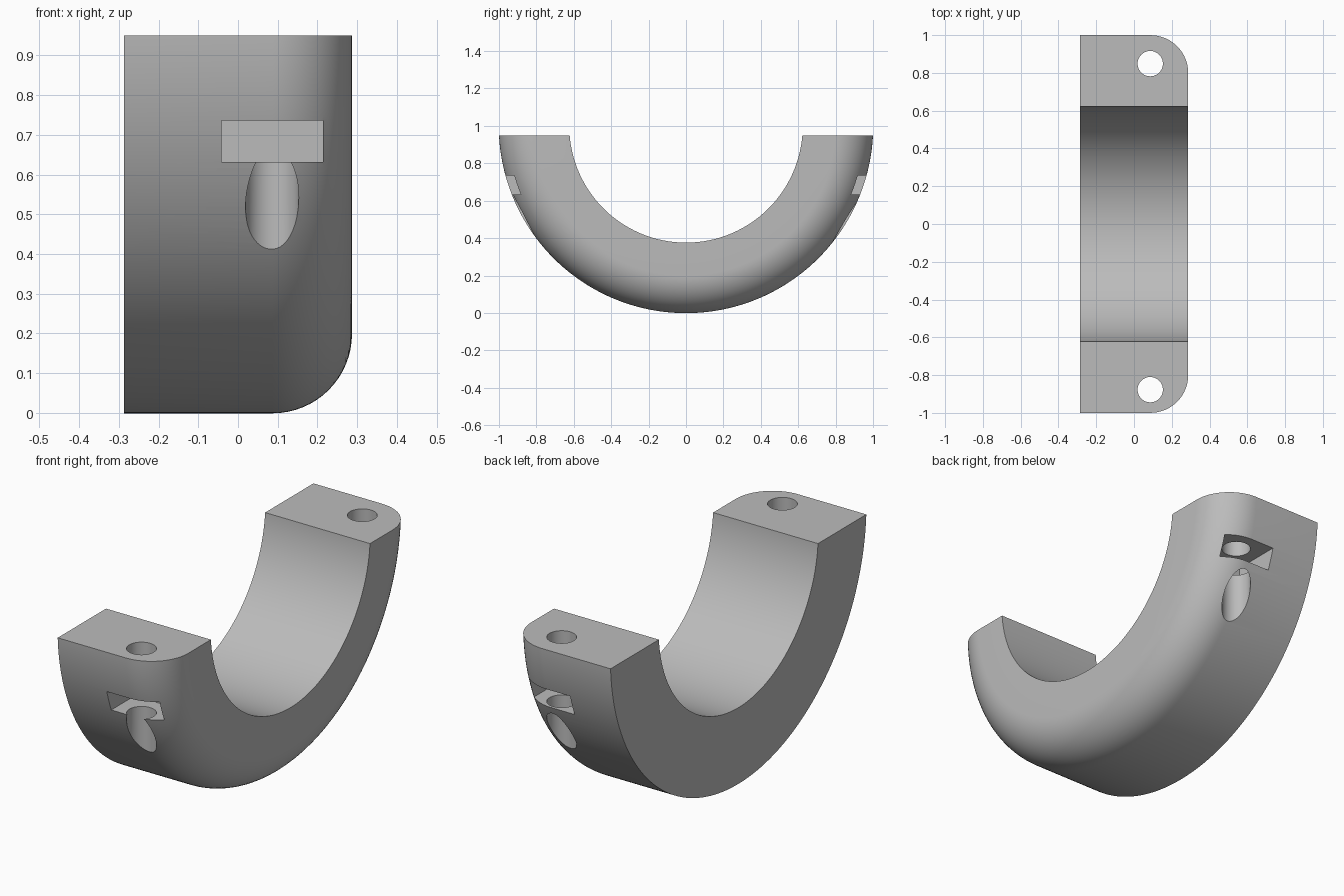
import bpy, bmesh
from math import pi, sin, cos, radians
from mathutils import Vector

cube = bpy.data.objects.get("Cube")
if cube:
    bpy.data.objects.remove(cube, do_unlink=True)

HALF_W = 0.287         # half width of the bracket
R_OUT, R_IN = 1.001, 0.624
FILLET = 0.2
TOP = 0.95             # height of the flat clamping faces
BOLT_X, BOLT_R = 0.086, 0.067

grey = bpy.data.materials.new("light grey")
grey.use_nodes = True
grey.diffuse_color = (0.5, 0.5, 0.5, 1)
grey.node_tree.nodes["Principled BSDF"].inputs["Base Color"].default_value = (0.5, 0.5, 0.5, 1)


def make_object(name, bm):
    bmesh.ops.recalc_face_normals(bm, faces=bm.faces[:])
    mesh = bpy.data.meshes.new(name)
    bm.to_mesh(mesh)
    bm.free()
    mesh.materials.append(grey)
    obj = bpy.data.objects.new(name, mesh)
    bpy.context.collection.objects.link(obj)
    return obj


def box_cutter(name, low, high):
    bm = bmesh.new()
    bmesh.ops.create_cube(bm, size=1)
    low, high = Vector(low), Vector(high)
    bmesh.ops.scale(bm, vec=high - low, verts=bm.verts)
    bmesh.ops.translate(bm, vec=(low + high) / 2, verts=bm.verts)
    return make_object(name, bm)


def bolt_cutter(name, y):
    bm = bmesh.new()
    bmesh.ops.create_cone(bm, cap_ends=True, segments=64, radius1=BOLT_R,
                          radius2=BOLT_R, depth=1.2)
    bmesh.ops.translate(bm, vec=(BOLT_X, y, 0.6), verts=bm.verts)
    return make_object(name, bm)


# Half ring: cross-section with one rounded outer edge, spun about the x axis
bm = bmesh.new()
section = [(-HALF_W, R_IN), (-HALF_W, R_OUT)]
for i in range(17):
    a = pi / 2 * i / 16
    section.append((HALF_W - FILLET + FILLET * sin(a), R_OUT - FILLET + FILLET * cos(a)))
section.append((HALF_W, R_IN))
verts = [bm.verts.new((x, -r, 1)) for x, r in section]
edges = [bm.edges.new((verts[i], verts[(i + 1) % len(verts)])) for i in range(len(verts))]
bmesh.ops.spin(bm, geom=verts + edges, cent=(0, 0, 1), axis=(1, 0, 0),
               angle=pi, steps=144, use_duplicate=False)
# Make sure the arch hangs below its centre
if min(v.co.z for v in bm.verts) > 0.5:
    for v in bm.verts:
        v.co.z = 2 - v.co.z
# Trim the two ends flat and close them
bmesh.ops.bisect_plane(bm, geom=bm.verts[:] + bm.edges[:] + bm.faces[:],
                       plane_co=(0, 0, TOP), plane_no=(0, 0, 1), clear_outer=True)
bmesh.ops.holes_fill(bm, edges=[e for e in bm.edges if e.is_boundary], sides=0)
bracket = make_object("half_ring_bracket", bm)

# Bolt holes and the nut slots that cross them
z0, z1, half_nut = 0.632, 0.736, 0.128
cutters = []
for side, y in (("front", -0.877), ("back", 0.849)):
    s = 1 if y > 0 else -1
    near, far = sorted((y - s * half_nut, s * 1.1))
    cutters.append(box_cutter(side + "_nut_slot", (BOLT_X - half_nut, near, z0),
                              (BOLT_X + half_nut, far, z1)))
    cutters.append(bolt_cutter(side + "_bolt_hole", y))

bpy.ops.object.select_all(action='DESELECT')
bracket.select_set(True)
bpy.context.view_layer.objects.active = bracket
for cutter in cutters:
    mod = bracket.modifiers.new(cutter.name, 'BOOLEAN')
    mod.operation, mod.solver, mod.object = 'DIFFERENCE', 'EXACT', cutter
    bpy.ops.object.modifier_apply(modifier=mod.name)
    bpy.data.objects.remove(cutter, do_unlink=True)

bpy.ops.object.shade_smooth_by_angle(angle=radians(30))
